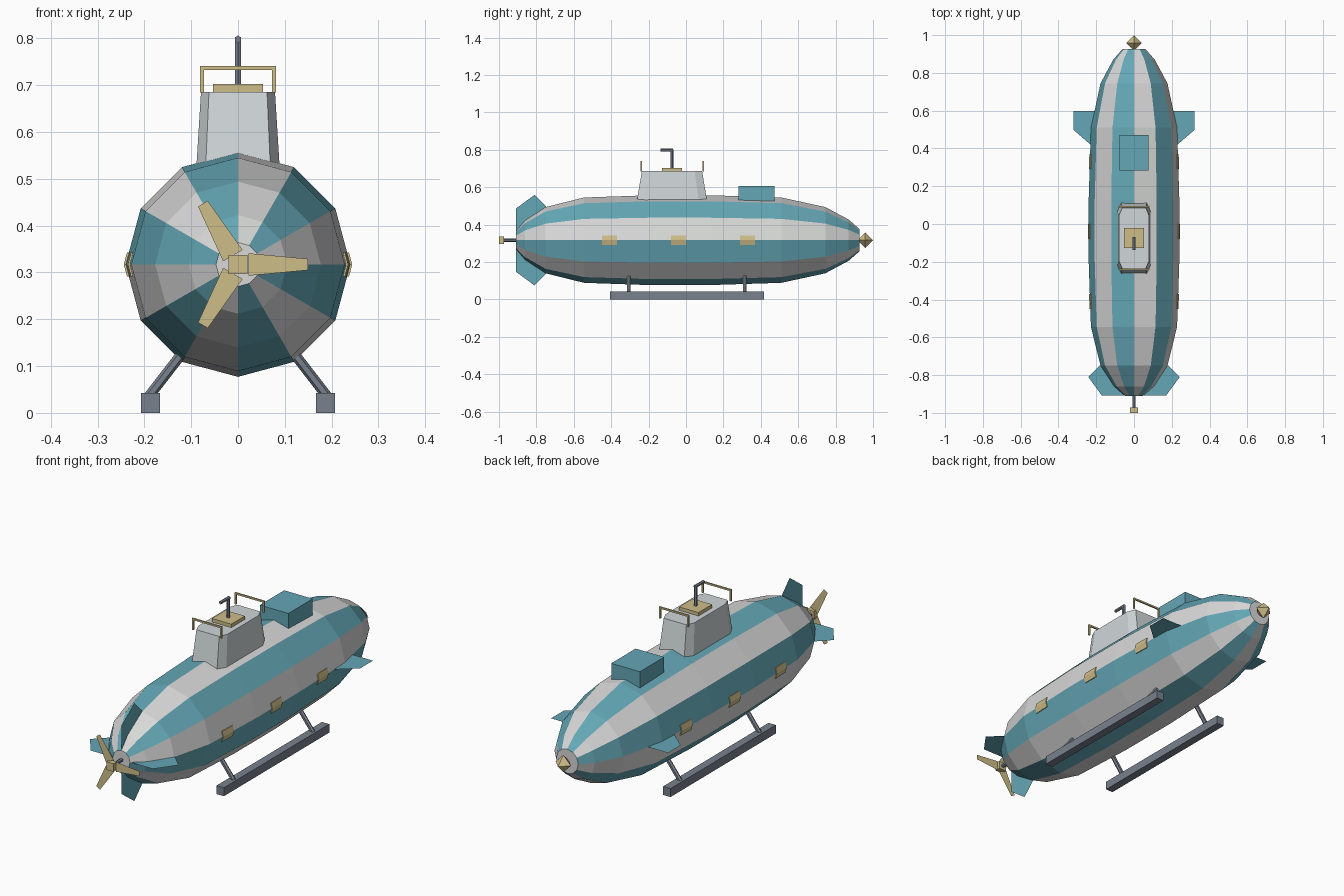
import bpy, bmesh
from math import cos, sin, pi, radians
from mathutils import Vector, Matrix

if "Cube" in bpy.data.objects:
    bpy.data.objects.remove(bpy.data.objects["Cube"], do_unlink=True)

AXIS_Z = 0.317   # height of the hull centreline


def material(name, color):
    m = bpy.data.materials.new(name)
    m.use_nodes = True
    m.diffuse_color = (*color, 1)
    m.node_tree.nodes["Principled BSDF"].inputs["Base Color"].default_value = (*color, 1)
    return m


TEAL = material("teal paint", (0.127, 0.385, 0.465))
PALE = material("pale hull grey", (0.68, 0.69, 0.68))
TOWER = material("tower grey", (0.63, 0.68, 0.69))
BRASS = material("brass", (0.62, 0.51, 0.25))
STEEL = material("steel grey", (0.19, 0.22, 0.27))


def finish(name, bm, *mats, normals=True):
    if normals:
        bmesh.ops.recalc_face_normals(bm, faces=bm.faces)
    mesh = bpy.data.meshes.new(name)
    bm.to_mesh(mesh)
    bm.free()
    for m in mats:
        mesh.materials.append(m)
    obj = bpy.data.objects.new(name, mesh)
    bpy.context.collection.objects.link(obj)
    return obj


def loft(bm, rings):
    """Join rings of points with quads and cap both ends; returns side faces with their index."""
    rows = [[bm.verts.new(p) for p in ring] for ring in rings]
    n = len(rows[0])
    sides = []
    for a, b in zip(rows, rows[1:]):
        for k in range(n):
            j = (k + 1) % n
            sides.append((k, bm.faces.new((a[k], a[j], b[j], b[k]))))
    bm.faces.new(rows[0][::-1])
    bm.faces.new(rows[-1])
    return sides


def box(name, mat, lo, hi):
    bm = bmesh.new()
    lo, hi = Vector(lo), Vector(hi)
    mid, size = (lo + hi) / 2, hi - lo
    bmesh.ops.create_cube(bm, size=1, matrix=Matrix.Translation(mid) @ Matrix.Diagonal((*size, 1)))
    return finish(name, bm, mat)


def rod(name, mat, a, b, radius, sides=6):
    bm = bmesh.new()
    a, b = Vector(a), Vector(b)
    turn = (b - a).to_track_quat('Z', 'Y').to_matrix().to_4x4()
    bmesh.ops.create_cone(bm, cap_ends=True, segments=sides, radius1=radius, radius2=radius,
                          depth=(b - a).length, matrix=Matrix.Translation((a + b) / 2) @ turn)
    return finish(name, bm, mat)


def plate(name, mat, points):
    bm = bmesh.new()
    bm.faces.new([bm.verts.new(p) for p in points])
    return finish(name, bm, mat, normals=False)


# Hull: twelve-sided body with alternating lengthwise stripes
PROFILE = [(-0.91, 0.047), (-0.86, 0.105), (-0.75, 0.177), (-0.545, 0.228), (-0.2, 0.24),
           (0.13, 0.24), (0.51, 0.228), (0.745, 0.177), (0.87, 0.11), (0.927, 0.06)]


def hull_radius(y):
    for (y0, r0), (y1, r1) in zip(PROFILE, PROFILE[1:]):
        if y0 <= y <= y1:
            return r0 + (r1 - r0) * (y - y0) / (y1 - y0)


bm = bmesh.new()
for k, face in loft(bm, [[(r * cos(i * pi / 6), y, AXIS_Z + r * sin(i * pi / 6))
                          for i in range(12)] for y, r in PROFILE]):
    face.material_index = k % 2
finish("hull", bm, PALE, TEAL)

# Nose tip
bm = bmesh.new()
bmesh.ops.create_cone(bm, segments=4, radius1=0.042, radius2=0, depth=0.042,
                      matrix=Matrix.Translation((0, 0, 0.021)))
bmesh.ops.create_cone(bm, segments=4, radius1=0, radius2=0.042, depth=0.042,
                      matrix=Matrix.Translation((0, 0, -0.021)))
bmesh.ops.remove_doubles(bm, verts=bm.verts, dist=0.001)
bmesh.ops.transform(bm, verts=bm.verts,
                    matrix=Matrix.Translation((0, 0.958, AXIS_Z)) @ Matrix.Rotation(pi / 2, 4, 'X'))
finish("nose_tip", bm, BRASS)

# Propeller: shaft, hub and three flat blades
rod("propeller_shaft", STEEL, (0, -0.9, AXIS_Z), (0, -0.975, AXIS_Z), 0.009)
box("propeller_hub", BRASS, (-0.02, -1, AXIS_Z - 0.02), (0.02, -0.972, AXIS_Z + 0.02))
for i in range(3):
    c, s = cos(i * 2 * pi / 3), sin(i * 2 * pi / 3)
    outline = [(0.022, -0.024), (0.15, -0.012), (0.15, 0.012), (0.022, 0.024)]
    plate(f"propeller_blade_{i + 1}", BRASS,
          [(u * c - v * s, -0.985, AXIS_Z + u * s + v * c) for u, v in outline])

# Four tail fins around the axis
for i, side in enumerate(("left", "top", "right", "bottom")):
    c, s = cos(i * pi / 2), sin(i * pi / 2)
    outline = [(0.04, -0.908), (0.17, -0.908), (0.242, -0.81), (0.18, -0.748), (0.04, -0.748)]
    plate(f"tail_fin_{side}", TEAL, [(r * c, y, AXIS_Z + r * s) for r, y in outline])

# Conning tower: tapered block with chamfered corners
TOWER_Y = -0.075


def chamfered(hx, hy, cx, cy, z):
    quarter = [(hx, hy - cy), (hx - cx, hy)]
    half = quarter + [(-x, y) for x, y in reversed(quarter)]
    return [(x, TOWER_Y + y, z) for x, y in half + [(-x, -y) for x, y in half]]


bm = bmesh.new()
loft(bm, [chamfered(0.089, 0.188, 0.02, 0.045, 0.525), chamfered(0.079, 0.161, 0.017, 0.04, 0.686)])
finish("conning_tower", bm, TOWER)

# Hatch and periscope
box("hatch", BRASS, (-0.053, TOWER_Y - 0.053, 0.684), (0.053, TOWER_Y + 0.053, 0.703))
rod("periscope_tube", STEEL, (0, TOWER_Y, 0.7), (0, TOWER_Y, 0.803), 0.008)
rod("periscope_head", STEEL, (0, TOWER_Y + 0.005, 0.798), (0, TOWER_Y - 0.062, 0.798), 0.008)

# Handrails at both ends of the tower
for end, y in (("front", -0.24), ("back", 0.092)):
    box(f"{end}_rail_bar", BRASS, (-0.081, y - 0.004, 0.733), (0.081, y + 0.004, 0.741))
    for side, x in (("left", 0.077), ("right", -0.077)):
        box(f"{end}_rail_post_{side}", BRASS, (x - 0.004, y - 0.004, 0.684), (x + 0.004, y + 0.004, 0.735))

# Deck locker
box("deck_locker", TEAL, (-0.078, 0.282, 0.525), (0.078, 0.472, 0.606))

for side, m in (("left", 1), ("right", -1)):
    # Bow plane
    plate(f"bow_plane_{side}", TEAL,
          [(m * x, y, AXIS_Z) for x, y in ((0.18, 0.597), (0.32, 0.597), (0.32, 0.498), (0.18, 0.377))])

    # Landing skid and its struts
    box(f"skid_{side}", STEEL, (m * 0.187 - 0.02, -0.406, 0), (m * 0.187 + 0.02, 0.417, 0.042))
    for i, y in enumerate((-0.305, 0.315)):
        rod(f"skid_strut_{side}_{i + 1}", STEEL, (m * 0.19, y, 0.036), (m * 0.108, y, 0.142), 0.011)

    # Windows folded over the side ridge of the hull
    for i, y in enumerate((-0.41, -0.04, 0.33)):
        bm = bmesh.new()
        rings = []
        for e in (y - 0.04, y + 0.04):
            r = hull_radius(e)
            fold = 0.026 / (1 / (1 - cos(radians(30))) * sin(radians(30)))
            section = [(r + 0.004, 0), (r - fold + 0.004, 0.026), (r - fold - 0.004, 0.026),
                       (r - 0.004, 0), (r - fold - 0.004, -0.026), (r - fold + 0.004, -0.026)]
            rings.append([(m * x, e, AXIS_Z + z) for x, z in section])
        loft(bm, rings)
        finish(f"window_{side}_{i + 1}", bm, BRASS)
